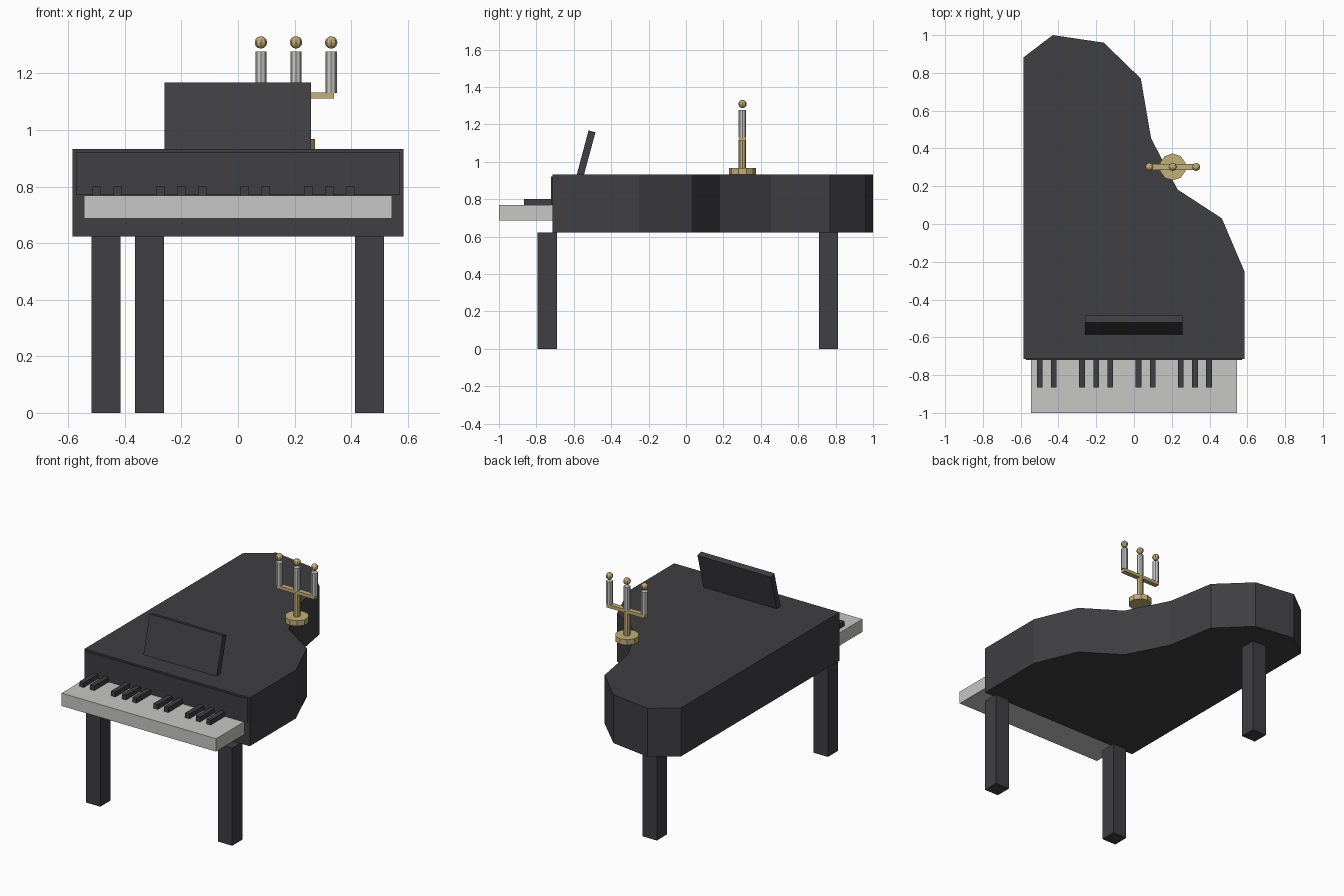
import bpy, bmesh
from mathutils import Matrix, Vector

cube = bpy.data.objects.get("Cube")
if cube:
    bpy.data.objects.remove(cube, do_unlink=True)


def material(name, rgb):
    m = bpy.data.materials.new(name)
    m.use_nodes = True
    m.diffuse_color = (*rgb, 1)
    m.node_tree.nodes["Principled BSDF"].inputs["Base Color"].default_value = (*rgb, 1)
    return m


BLACK = material("black lacquer", (0.05, 0.05, 0.056))
IVORY = material("ivory white", (0.57, 0.57, 0.56))
BRASS = material("brass", (0.54, 0.43, 0.19))


def finish(name, bm, mat):
    bmesh.ops.recalc_face_normals(bm, faces=bm.faces)
    mesh = bpy.data.meshes.new(name)
    bm.to_mesh(mesh)
    bm.free()
    mesh.materials.append(mat)
    ob = bpy.data.objects.new(name, mesh)
    bpy.context.collection.objects.link(ob)
    return ob


def box(name, lo, hi, mat):
    lo, hi = Vector(lo), Vector(hi)
    bm = bmesh.new()
    bmesh.ops.create_cube(bm, size=1, matrix=Matrix.Translation((lo + hi) / 2)
                          @ Matrix.Diagonal((*(hi - lo), 1)))
    return finish(name, bm, mat)


def prism(name, points, direction, mat):
    bm = bmesh.new()
    face = bm.faces.new([bm.verts.new(p) for p in points])
    ext = bmesh.ops.extrude_face_region(bm, geom=[face], use_keep_orig=True)
    moved = [v for v in ext["geom"] if isinstance(v, bmesh.types.BMVert)]
    bmesh.ops.translate(bm, verts=moved, vec=direction)
    return finish(name, bm, mat)


def cylinder(name, x, y, z0, z1, radius, sides, mat):
    bm = bmesh.new()
    bmesh.ops.create_cone(bm, cap_ends=True, segments=sides, radius1=radius, radius2=radius,
                          depth=z1 - z0, matrix=Matrix.Translation((x, y, (z0 + z1) / 2)))
    return finish(name, bm, mat)


# Case with the curved right-hand side
BASE, TOP, FRONT = 0.623, 0.932, -0.715
outline = [(-0.584, FRONT), (0.584, FRONT), (0.584, -0.25), (0.465, 0.03), (0.23, 0.183),
           (0.09, 0.455), (0.036, 0.77), (-0.16, 0.96), (-0.43, 1.0), (-0.584, 0.883)]
prism("case", [(x, y, BASE) for x, y in outline], (0, 0, TOP - BASE), BLACK)
box("fallboard", (-0.572, FRONT - 0.006, 0.77), (0.572, FRONT + 0.01, 0.922), BLACK)

# Keyboard, with black keys in groups of two and three
box("keyboard", (-0.545, -1, 0.687), (0.545, FRONT, 0.769), IVORY)
for slot in (0, 1, 3, 4, 5, 7, 8, 10, 11, 12):
    x = -0.499 + slot * 0.0747
    box("black_key", (x - 0.015, -0.865, 0.765), (x + 0.015, FRONT, 0.8), BLACK)

# Legs
for name, x, y in (("front_right_leg", -0.467, -0.743), ("front_left_leg", 0.465, -0.743),
                   ("rear_leg", -0.313, 0.762)):
    box(name, (x - 0.051, y - 0.052, 0), (x + 0.051, y + 0.052, BASE), BLACK)

# Tilted music stand
side = [(-0.584, 0.931), (-0.521, 1.168), (-0.484, 1.158), (-0.547, 0.925)]
prism("music_stand", [(-0.259, y, z) for y, z in side], (0.517, 0, 0), BLACK)

# Three-armed candle holder
CX, CY = 0.205, 0.302
cylinder("candle_holder_base", CX, CY, TOP, 0.967, 0.071, 10, BRASS)
cylinder("candle_holder_stem", CX, CY, 0.96, 1.12, 0.02, 8, BRASS)
box("candle_holder_arm", (CX - 0.135, CY - 0.016, 1.111), (CX + 0.135, CY + 0.016, 1.132), BRASS)
for offset in (-0.124, 0, 0.124):
    cylinder("candle", CX + offset, CY, 1.13, 1.277, 0.02, 8, IVORY)
    bm = bmesh.new()
    bmesh.ops.create_uvsphere(bm, u_segments=8, v_segments=6, radius=0.022,
                              matrix=Matrix.Translation((CX + offset, CY, 1.309)))
    finish("candle_flame", bm, BRASS)
